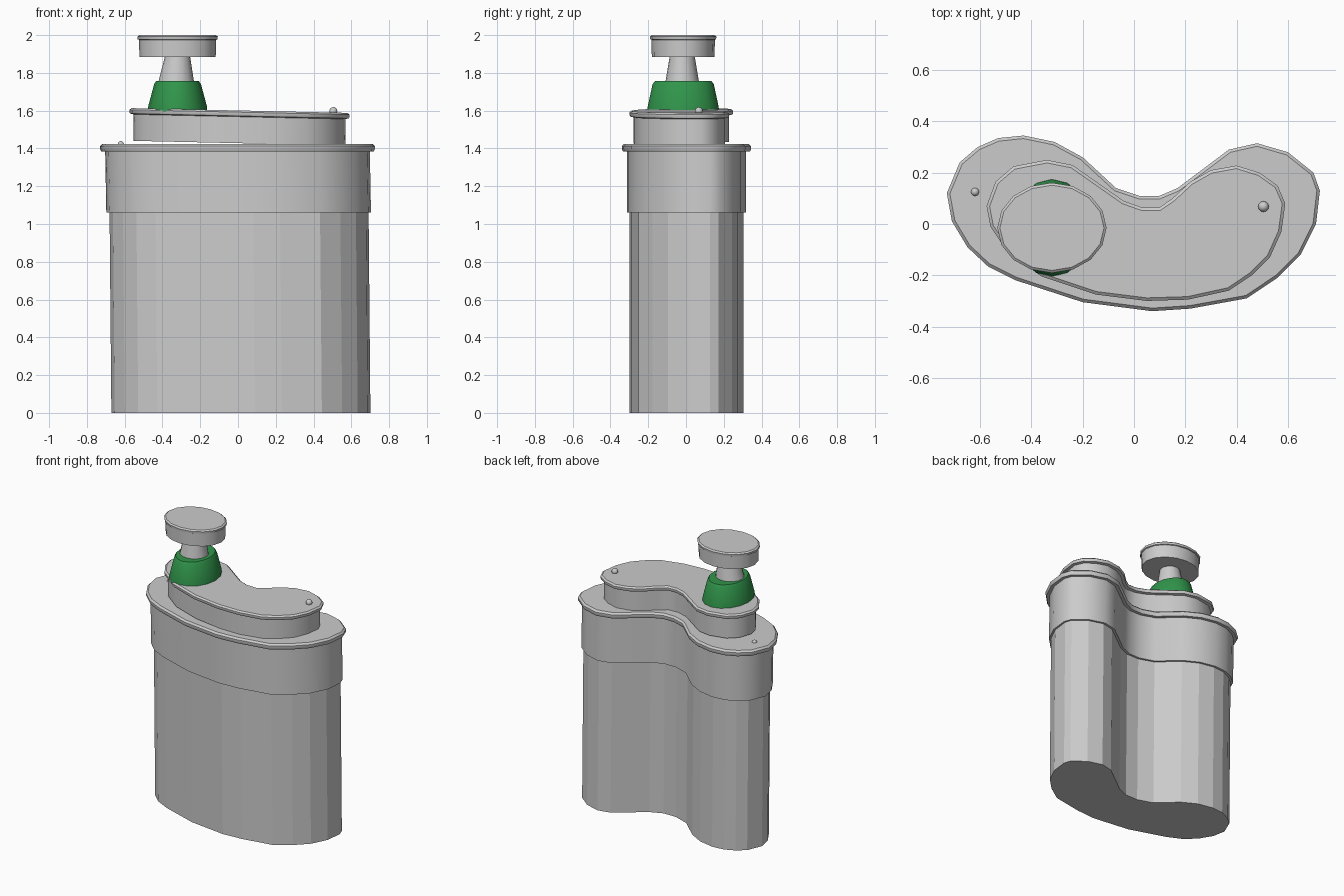
import bpy, bmesh, math
from mathutils import Vector

if "Cube" in bpy.data.objects:
    bpy.data.objects.remove(bpy.data.objects["Cube"])

# Kidney outlines (clockwise seen from above)
OUTER = [(-.73, .12), (-.68, .24), (-.61, .30), (-.53, .335), (-.43, .345), (-.31, .32),
         (-.20, .26), (-.07, .14), (.02, .11), (.10, .11), (.17, .14), (.37, .29),
         (.48, .315), (.60, .28), (.70, .20), (.725, .13), (.71, 0), (.65, -.12),
         (.56, -.21), (.44, -.29), (.22, -.33), (.07, -.34), (-.20, -.305),
         (-.46, -.22), (-.57, -.165), (-.65, -.09), (-.71, .01)]
INNER = [(-.575, .07), (-.54, .165), (-.47, .225), (-.34, .25), (-.24, .23), (-.14, .16),
         (-.04, .09), (.03, .065), (.10, .065), (.15, .10), (.22, .165), (.30, .21),
         (.40, .228), (.49, .20), (.56, .15), (.59, .08), (.575, -.03), (.53, -.13),
         (.46, -.20), (.37, -.26), (.21, -.295), (.05, -.30), (-.15, -.275),
         (-.36, -.205), (-.50, -.10), (-.56, -.01)]


def inset(pts, d):
    """Move every point of a clockwise outline inward by d."""
    out = []
    for i, p in enumerate(pts):
        t = (Vector(pts[(i + 1) % len(pts)]) - Vector(pts[i - 1])).normalized()
        out.append((p[0] + t.y * d, p[1] - t.x * d))
    return out


def ellipse(cx, cy, rx, ry, n=16):
    return [(cx + rx * math.cos(2 * math.pi * i / n), cy + ry * math.sin(2 * math.pi * i / n))
            for i in range(n)]


def loft(name, rings, tilt=0, smooth=True, color=None):
    """Skin a stack of (z, outline) rings and close both ends."""
    bm = bmesh.new()
    loops = [[bm.verts.new((x, y, z + tilt * x)) for x, y in pts] for z, pts in rings]
    n = len(loops[0])
    for a, b in zip(loops, loops[1:]):
        for i in range(n):
            j = (i + 1) % n
            bm.faces.new((a[i], a[j], b[j], b[i]))
    bm.faces.new(loops[0])
    bm.faces.new(loops[-1])
    bmesh.ops.recalc_face_normals(bm, faces=bm.faces)
    me = bpy.data.meshes.new(name)
    bm.to_mesh(me)
    bm.free()
    ob = bpy.data.objects.new(name, me)
    bpy.context.collection.objects.link(ob)
    if color:
        mat = bpy.data.materials.new(name)
        mat.diffuse_color = color
        mat.use_nodes = True
        mat.node_tree.nodes["Principled BSDF"].inputs["Base Color"].default_value = mat.diffuse_color
        me.materials.append(mat)
    if smooth:
        bpy.ops.object.select_all(action='DESELECT')
        ob.select_set(True)
        bpy.context.view_layer.objects.active = ob
        bpy.ops.object.shade_smooth_by_angle(angle=math.radians(35))
    return ob


def shift(pts, dx):
    return [(x + dx, y) for x, y in pts]


# Main container, leaning slightly
core = inset(OUTER, .042)
loft("bottle_body", [(0, shift(core, .018)), (1.1, shift(core, .008))], smooth=False)

# Wide collar with rolled rim
loft("collar", [(1.06, shift(inset(OUTER, .027), .006)), (1.385, inset(OUTER, .027)),
                (1.385, inset(OUTER, .006)), (1.397, OUTER), (1.412, OUTER),
                (1.424, inset(OUTER, .012))])

# Tilted upper lid with rim
loft("upper_lid", [(1.428, inset(INNER, .022)), (1.568, inset(INNER, .022)),
                   (1.572, inset(INNER, .004)), (1.579, INNER), (1.592, INNER),
                   (1.601, inset(INNER, .012))], tilt=-.022)

# Green neck
CX, CY = -.32, -.015
loft("green_neck", [(1.595, ellipse(CX, CY, .157, .191)), (1.625, ellipse(CX, CY, .155, .187)),
                    (1.74, ellipse(CX, CY, .124, .162)), (1.756, ellipse(CX, CY, .114, .150))],
     color=(.03, .30, .07, 1))

# Tapered stem
loft("stem", [(1.74, ellipse(-.328, -.02, .097, .091)), (1.89, ellipse(-.32, -.02, .066, .066))])

# Round stopper with rim
loft("stopper", [(1.885, ellipse(CX, CY, .202, .166)), (1.975, ellipse(CX, CY, .204, .168)),
                 (1.978, ellipse(CX, CY, .211, .174)), (1.992, ellipse(CX, CY, .213, .176)),
                 (2.0, ellipse(CX, CY, .203, .166))])

# Small rivets on the collar and lid
for name, loc, r in (("collar_rivet", (-.62, .125, 1.423), .016),
                     ("lid_rivet", (.505, .068, 1.598), .021)):
    bpy.ops.mesh.primitive_uv_sphere_add(segments=12, ring_count=8, radius=r, location=loc)
    bpy.context.object.name = name
    bpy.ops.object.shade_smooth()
